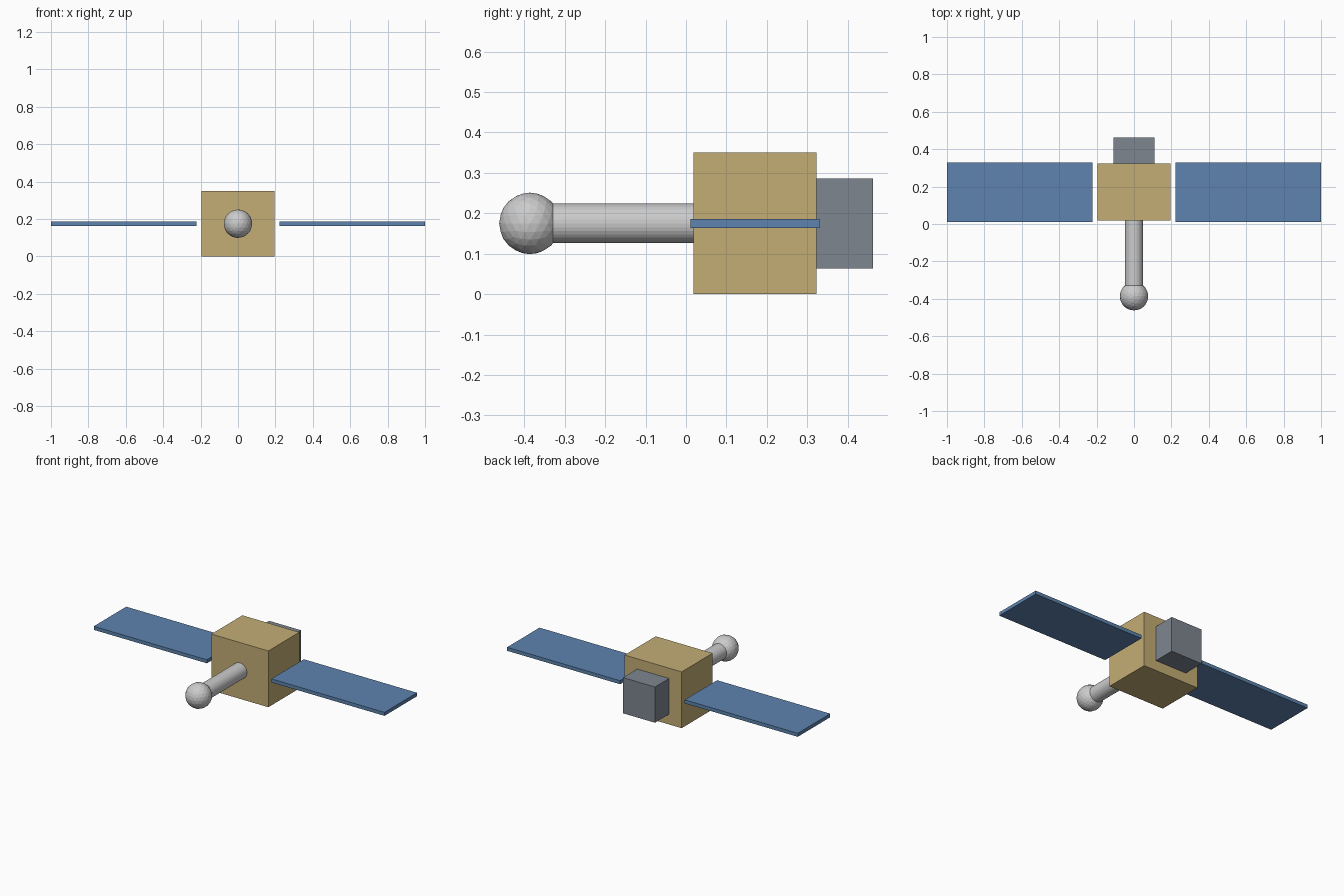
import bpy
from math import radians

if "Cube" in bpy.data.objects:
    bpy.data.objects.remove(bpy.data.objects["Cube"])


def material(name, color):
    m = bpy.data.materials.new(name)
    m.diffuse_color = (*color, 1)
    m.use_nodes = True
    m.node_tree.nodes["Principled BSDF"].inputs["Base Color"].default_value = m.diffuse_color
    return m


GOLD = material("gold_foil", (0.55, 0.42, 0.18))
BLUE = material("solar_blue", (0.11, 0.23, 0.43))
SLATE = material("slate", (0.21, 0.24, 0.28))
MID_Z = 0.175


def box(name, lo, hi, mat):
    """Axis-aligned box between two corners."""
    bpy.ops.mesh.primitive_cube_add(size=1, location=[(a + b) / 2 for a, b in zip(lo, hi)])
    ob = bpy.context.object
    ob.name = name
    ob.scale = [b - a for a, b in zip(lo, hi)]
    bpy.ops.object.transform_apply(location=False, rotation=False, scale=True)
    ob.data.materials.append(mat)
    return ob


# Main body and rear equipment box
box("body", (-0.196, 0.018, 0), (0.196, 0.323, 0.35), GOLD)
box("rear_module", (-0.11, 0.323, 0.064), (0.11, 0.462, 0.286), SLATE)

# Solar panels, one each side, floating just off the body
for side, name in ((-1, "left_panel"), (1, "right_panel")):
    xs = sorted((side * 0.222, side * 1.0))
    box(name, (xs[0], 0.011, 0.164), (xs[1], 0.33, 0.186), BLUE)

# Front boom, running from inside the ball to the body face
y0, y1 = -0.386, 0.02
bpy.ops.mesh.primitive_cylinder_add(vertices=32, radius=0.049, depth=y1 - y0,
                                    location=(0, (y0 + y1) / 2, MID_Z),
                                    rotation=(radians(90), 0, 0))
bpy.context.object.name = "boom"

# Faceted ball at the tip
bpy.ops.mesh.primitive_ico_sphere_add(subdivisions=3, radius=0.076, location=(0, -0.386, MID_Z))
bpy.context.object.name = "boom_ball"
